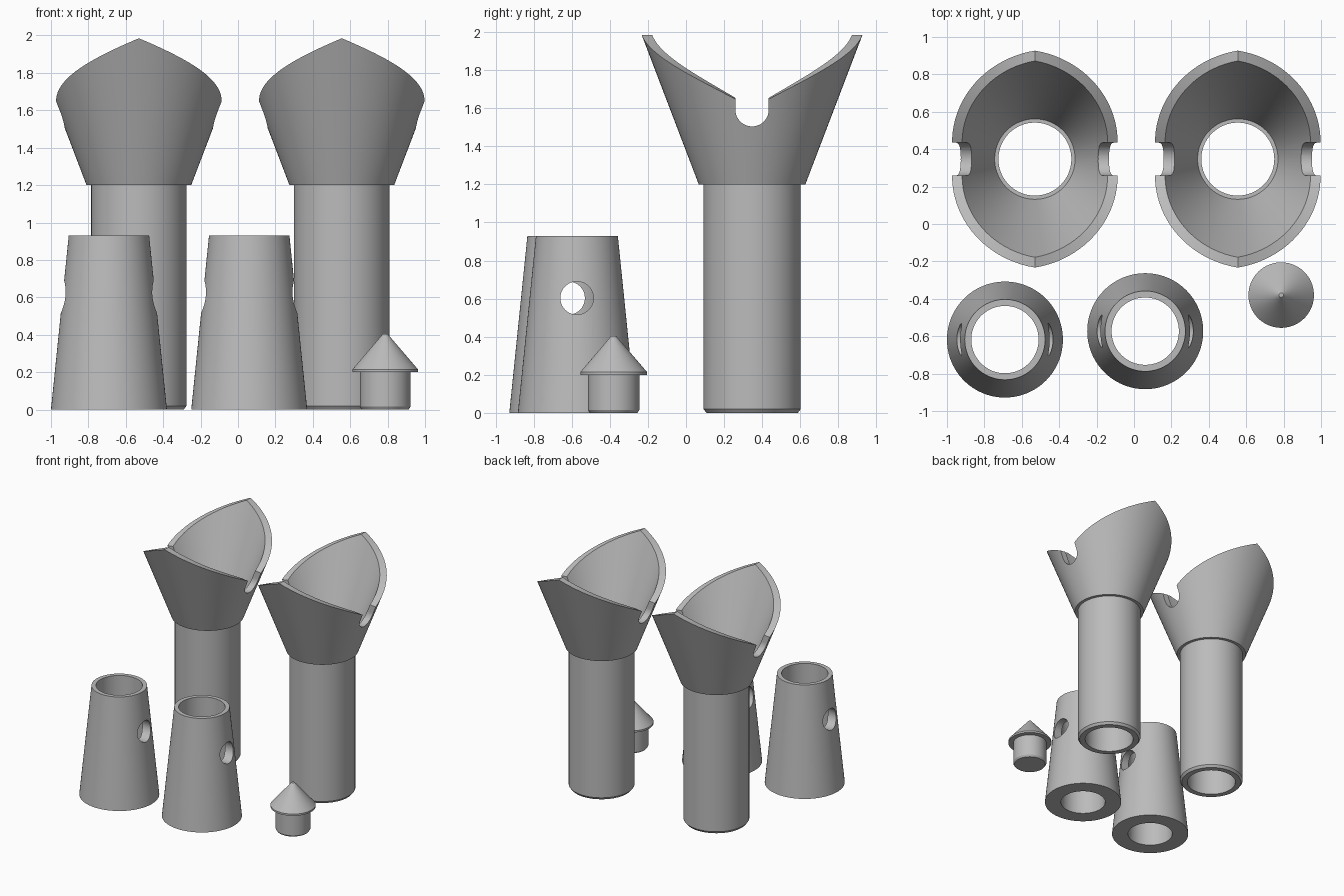
import bpy
import bmesh
from math import sin, cos, pi, acos, radians

if "Cube" in bpy.data.objects:
    bpy.data.objects.remove(bpy.data.objects["Cube"], do_unlink=True)

SEGMENTS = 96

grey = bpy.data.materials.new("plain grey")
grey.use_nodes = True
grey.diffuse_color = (0.5, 0.5, 0.5, 1)
grey.node_tree.nodes["Principled BSDF"].inputs["Base Color"].default_value = (0.5, 0.5, 0.5, 1)


def finish_mesh(name, bm, location):
    """Turn a bmesh into a named object."""
    bmesh.ops.remove_doubles(bm, verts=bm.verts, dist=1e-5)
    bmesh.ops.recalc_face_normals(bm, faces=bm.faces)
    mesh = bpy.data.meshes.new(name)
    bm.to_mesh(mesh)
    bm.free()
    mesh.materials.append(grey)
    obj = bpy.data.objects.new(name, mesh)
    obj.location = location
    bpy.context.collection.objects.link(obj)
    return obj


def lathe(name, profile, location, closed=True):
    """Revolve a profile; profile(angle) gives (radius, height) pairs."""
    bm = bmesh.new()
    rings = []
    for i in range(SEGMENTS):
        a = 2 * pi * i / SEGMENTS
        rings.append([bm.verts.new((r * cos(a), r * sin(a), z)) for r, z in profile(a)])
    count = len(rings[0])
    for i in range(SEGMENTS):
        this, following = rings[i], rings[(i + 1) % SEGMENTS]
        for j in range(count if closed else count - 1):
            k = (j + 1) % count
            bm.faces.new((this[j], following[j], following[k], this[k]))
    bmesh.ops.remove_doubles(bm, verts=bm.verts, dist=1e-5)
    bmesh.ops.dissolve_degenerate(bm, edges=bm.edges, dist=1e-5)
    return finish_mesh(name, bm, location)


def cut_through(obj, outline):
    """Cut an outline in (y, z) through the object along x."""
    bm = bmesh.new()
    face = bm.faces.new([bm.verts.new((-0.8, y, z)) for y, z in outline])
    swept = bmesh.ops.extrude_face_region(bm, geom=[face])["geom"]
    verts = [v for v in swept if isinstance(v, bmesh.types.BMVert)]
    bmesh.ops.translate(bm, verts=verts, vec=(1.6, 0, 0))
    cutter = finish_mesh("cutter", bm, obj.location)
    cutter.hide_render = True
    mod = obj.modifiers.new("cut", 'BOOLEAN')
    mod.operation = 'DIFFERENCE'
    mod.solver = 'EXACT'
    mod.object = cutter
    bpy.context.view_layer.objects.active = obj
    bpy.ops.object.modifier_apply(modifier=mod.name)
    bpy.data.objects.remove(cutter, do_unlink=True)


def arc(radius, z, start, end, steps):
    return [(radius * cos(start + (end - start) * i / steps),
             z + radius * sin(start + (end - start) * i / steps)) for i in range(steps + 1)]


def cup_profile(angle):
    # rim climbs evenly from the sides to the front and back points
    turn = acos(min(1, abs(cos(angle)))) / (pi / 2)
    rim_z = 1.6 + 0.385 * turn
    rim_r = 0.28 + 0.382 * (rim_z - 1.2)
    return [(0.195, 0), (0.24, 0), (0.255, 0.02), (0.255, 1.2), (0.28, 1.2),
            (rim_r, rim_z), (rim_r - 0.055, rim_z), (0.215, 1.2), (0.195, 1.2)]


def sleeve_profile(angle):
    return [(0.18, 0), (0.31, 0), (0.215, 0.93), (0.18, 0.93)]


def plug_profile(angle):
    return [(0, 0), (0.125, 0), (0.135, 0.015), (0.135, 0.2), (0.175, 0.2),
            (0.175, 0.215), (0.012, 0.405), (0, 0.405)]


parts = []

# Two flared cups on tubes, with a round-bottomed notch on each side
slot = arc(0.0875, 1.592, pi, 2 * pi, 24) + [(0.0875, 2.2), (-0.0875, 2.2)]
for name, x in (("right_cup", -0.53), ("left_cup", 0.555)):
    cup = lathe(name, cup_profile, (x, 0.347, 0))
    cut_through(cup, slot)
    parts.append(cup)

# Two tapered sleeves with a cross hole
hole = arc(0.087, 0.603, 0, 2 * pi, 40)[:-1]
for name, x, y in (("right_sleeve", -0.69, -0.618), ("middle_sleeve", 0.06, -0.573)):
    sleeve = lathe(name, sleeve_profile, (x, y, 0))
    cut_through(sleeve, hole)
    parts.append(sleeve)

# Pointed plug
parts.append(lathe("plug", plug_profile, (0.787, -0.38, 0), closed=False))

# Smooth shading with crisp edges
bpy.ops.object.select_all(action='DESELECT')
for part in parts:
    part.select_set(True)
bpy.context.view_layer.objects.active = parts[0]
bpy.ops.object.shade_smooth_by_angle(angle=radians(30))
